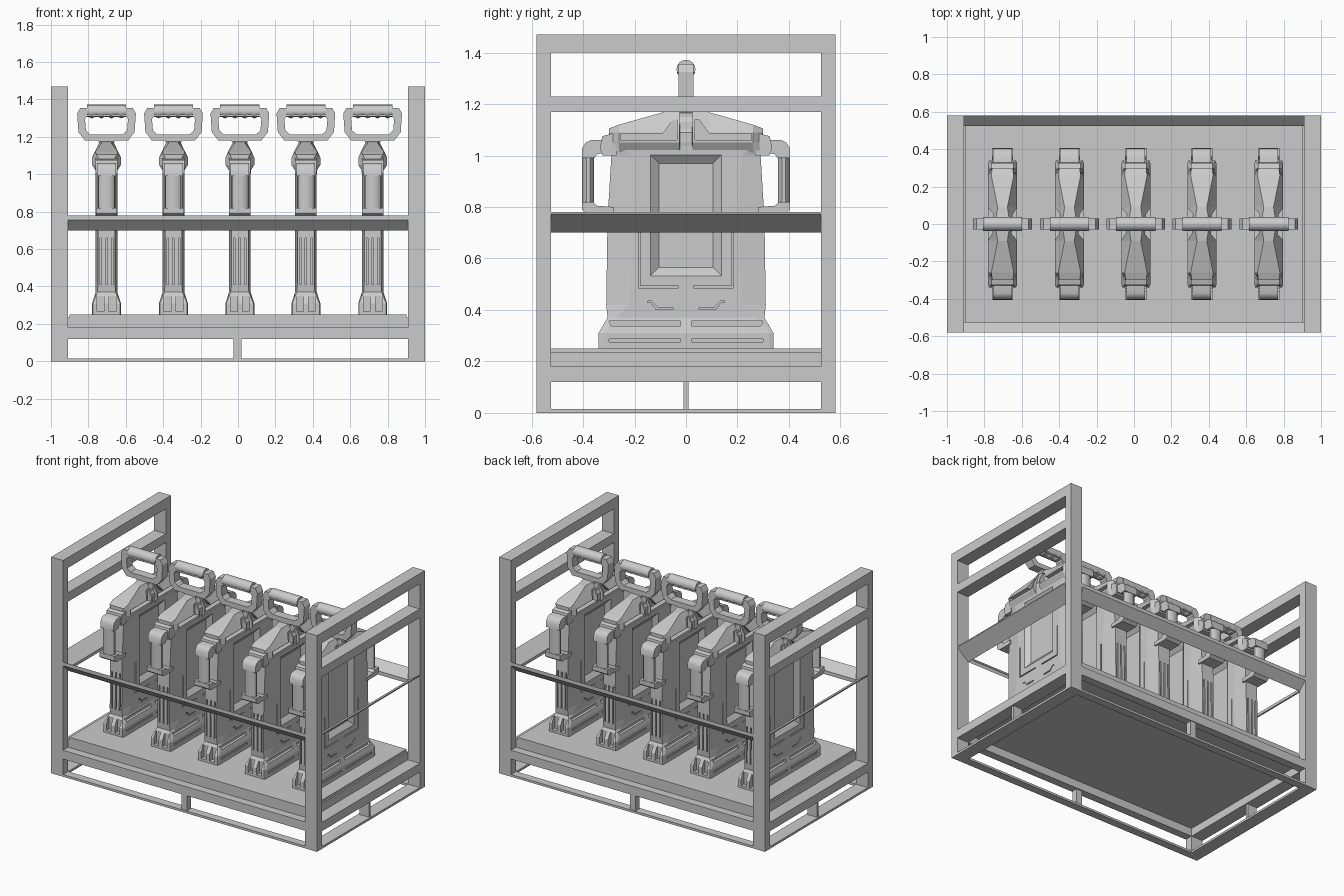
import bpy, bmesh
from math import sin, cos, pi, radians

if "Cube" in bpy.data.objects:
    bpy.data.objects.remove(bpy.data.objects["Cube"])


def loft(bm, rings, closed=False):
    vs = [[bm.verts.new(p) for p in r] for r in rings]
    n = len(vs[0])
    pairs = list(zip(vs, vs[1:])) + ([(vs[-1], vs[0])] if closed else [])
    for a, b in pairs:
        for i in range(n):
            j = (i + 1) % n
            bm.faces.new((a[i], a[j], b[j], b[i]))
    if not closed:
        bm.faces.new(vs[0])
        bm.faces.new(vs[-1])


def prism(bm, pts, axis, a, b):
    # extrude a 2D outline along x (outline y,z) or along y (outline x,z)
    place = (lambda t, u, v: (t, u, v)) if axis == 'x' else (lambda t, u, v: (u, t, v))
    loft(bm, [[place(t, u, v) for u, v in pts] for t in (a, b)])


def box(bm, x0, x1, y0, y1, z0, z1):
    prism(bm, [(y0, z0), (y1, z0), (y1, z1), (y0, z1)], 'x', x0, x1)


def finish(bm, name, smooth=False):
    bmesh.ops.recalc_face_normals(bm, faces=bm.faces[:])
    me = bpy.data.meshes.new(name)
    bm.to_mesh(me)
    bm.free()
    ob = bpy.data.objects.new(name, me)
    bpy.context.collection.objects.link(ob)
    if smooth:
        for o in bpy.context.selected_objects:
            o.select_set(False)
        ob.select_set(True)
        bpy.context.view_layer.objects.active = ob
        bpy.ops.object.shade_smooth_by_angle(angle=radians(35))
    return ob


# ---- rack ----
SIDES = (-1, 1)
bm = bmesh.new()
for sx in SIDES:
    for sy in SIDES:
        box(bm, sx * .91, sx, sy * .525, sy * .58, 0, 1.47)
finish(bm, "corner_posts")

bm = bmesh.new()
for sx in SIDES:
    for z0, z1 in ((1.40, 1.47), (1.17, 1.23)):
        box(bm, sx * .91, sx, -.525, .525, z0, z1)
finish(bm, "end_top_bars")

bm = bmesh.new()
for s in SIDES:
    for z0, z1 in ((0, .015), (.12, .18)):
        box(bm, s * .91, s, -.525, .525, z0, z1)
        box(bm, -.91, .91, s * .525, s * .58, z0, z1)
    box(bm, -.024, .02, s * .535, s * .575, .015, .12)
    box(bm, s * .92, s * .99, -.009, .009, .015, .12)
finish(bm, "base_frame")

# tilted guard rails, high on the outside
bm = bmesh.new()
for s in SIDES:
    prism(bm, [(s * .58, .78), (s * .58, .755), (s * .525, .70), (s * .525, .725)], 'x', -.91, .91)
    prism(bm, [(s, .78), (s, .772), (s * .91, .70), (s * .91, .72)], 'y', -.525, .525)
finish(bm, "guard_rails")

bm = bmesh.new()
box(bm, -.91, .91, -.525, .525, .175, .235)
box(bm, -.9, .9, -.525, .525, .235, .25)
finish(bm, "tray")

# ---- one canister, built at x = 0 ----
parts = []


def octagon(z, hx, hy, ex, fy):
    q = [(hx, fy), (ex, hy), (-ex, hy), (-hx, fy)]
    return [(x, y, z) for x, y in q + [(-x, -y) for x, y in q]]


bm = bmesh.new()
loft(bm, [octagon(*r) for r in (
    (.25, .077, .34, .072, .325), (.31, .077, .34, .072, .325),
    (.37, .058, .305, .048, .27), (.42, .058, .31, .045, .22),
    (.75, .058, .305, .045, .20), (1.0, .058, .29, .045, .22),
    (1.04, .06, .29, .05, .25))])
body = finish(bm, "canister_body")

# shoulder cap: wide at the ends, pinched to a ridge in the middle
bm = bmesh.new()
rings = []
half = [(.30, .045, .055, 1.105), (.26, .077, .06, 1.12), (.09, .077, .026, 1.168), (.025, .077, .036, 1.175),
        (.024, .06, .03, 1.13)]
for y, wx, tx, tz in half + [(-y, a, b, c) for y, a, b, c in half[::-1]]:
    rings.append([(-.052, y, 1.01), (.052, y, 1.01), (wx, y, 1.05), (wx, y, 1.09),
                  (tx, y, tz), (-tx, y, tz), (-wx, y, 1.09), (-wx, y, 1.05)])
loft(bm, rings)
cap = finish(bm, "canister_shoulder")

# cutter for panel recesses, grooves and foot pockets
bm = bmesh.new()
for sx in SIDES:
    rect = lambda x, a, z0, z1: [(sx * x, -a, z0), (sx * x, a, z0), (sx * x, a, z1), (sx * x, -a, z1)]
    loft(bm, [rect(.032, .105, .565, .97), rect(.06, .14, .53, 1.005), rect(.1, .14, .53, 1.005)])
    for sy in SIDES:
        def cut(pts, depth):
            prism(bm, [(sy * y, z) for y, z in pts], 'x', sx * depth, sx * .1)
        cut([(.022, .337), (.29, .337), (.30, .358), (.022, .358)], .05)
        cut([(.022, .275), (.30, .275), (.30, .288), (.022, .288)], .07)
        cut([(.03, .486), (.184, .486), (.184, .70), (.177, .70), (.177, .493), (.03, .493)], .05)
        cut([(.05, .41), (.11, .41), (.135, .435), (.15, .435), (.15, .428), (.138, .428), (.115, .402), (.05, .402)], .052)
        cut([(.035, 1.06), (.255, 1.06), (.255, 1.085), (.09, 1.085), (.05, 1.14), (.035, 1.14)], .045)
        box(bm, sx * .014, sx * .05, sy * .31, sy * .36, .265, .35)
for sy in SIDES:
    for x in (-.03, 0, .03):
        box(bm, x - .004, x + .004, sy * .292, sy * .36, .41, .66)
cutter = finish(bm, "groove_cutter")
cutter.hide_render = True
cutter.hide_viewport = False

for ob in (body, cap):
    m = ob.modifiers.new("grooves", 'BOOLEAN')
    m.operation = 'DIFFERENCE'
    m.solver = 'EXACT'
    m.object = cutter
dg = bpy.context.evaluated_depsgraph_get()
baked = [bpy.data.meshes.new_from_object(ob.evaluated_get(dg)) for ob in (body, cap)]
for ob, me in zip((body, cap), baked):
    ob.modifiers.clear()
    ob.data = me
    parts.append(ob)
bpy.data.objects.remove(cutter)

# side handles: hooked top arm, rounded grip, splayed lower arm
bm = bmesh.new()
for s in SIDES:
    arm = [(.28, 1.06), (.37, 1.06), (.39, 1.05), (.403, 1.03), (.405, .99), (.355, .99), (.345, 1.005), (.28, 1.02)]
    prism(bm, [(s * y, z) for y, z in arm], 'x', -.05, .05)
    low = [(.28, .775), (.385, .775), (.405, .79), (.405, .82), (.36, .82), (.345, .805), (.28, .80)]
    prism(bm, [(s * y, z) for y, z in low], 'x', -.057, .057)
    loft(bm, [[(.043 * cos(a), s * (.38 + .024 * sin(a)), z) for a in
               [2 * pi * (i + .5) / 12 for i in range(12)]] for z in (.81, 1.0)])
    # clamp block joining the arm to the shoulder
    prism(bm, [(s * y, z) for y, z in ((.27, 1.0), (.325, 1.0), (.335, 1.03), (.325, 1.075), (.27, 1.09))], 'x', -.058, .058)
parts.append(finish(bm, "side_handles", True))

# top carry ring
bm = bmesh.new()
outer = [(.15, 1.225), (.115, 1.18), (-.115, 1.18), (-.15, 1.225), (-.157, 1.325), (-.14, 1.355), (.14, 1.355), (.157, 1.325)]
inner = [(.11, 1.235), (.085, 1.212), (-.085, 1.212), (-.11, 1.235), (-.115, 1.295), (-.105, 1.31), (.105, 1.31), (.115, 1.295)]
loft(bm, [[(x, y, z) for x, z in pts] for pts, y in ((outer, -.03), (outer, .03), (inner, .03), (inner, -.03))], True)
# neck under the ring
loft(bm, [[(sx * a, sy * .026, z) for sx, sy in ((-1, -1), (1, -1), (1, 1), (-1, 1))]
          for a, z in ((.05, 1.08), (.048, 1.13), (.036, 1.15), (.036, 1.165), (.05, 1.185))])
parts.append(finish(bm, "top_handle"))

# grip with finger waves underneath
bm = bmesh.new()
rings = []
for i in range(33):
    x = -.105 + .21 * i / 32
    r = []
    for k in range(16):
        a = 2 * pi * k / 16
        dip = 1 - .25 * abs(cos(4 * pi * (x / .21))) if sin(a) < -.1 else 1
        r.append((x, .037 * cos(a), 1.335 + .037 * sin(a) * dip))
    rings.append(r)
loft(bm, rings)
parts.append(finish(bm, "top_grip", True))

# ---- row of five ----
XS = (-.703, -.345, .01, .363, .72)
for ob in parts:
    ob.location.x = XS[0]
    for x in XS[1:]:
        c = ob.copy()
        c.location.x = x
        bpy.context.collection.objects.link(c)
